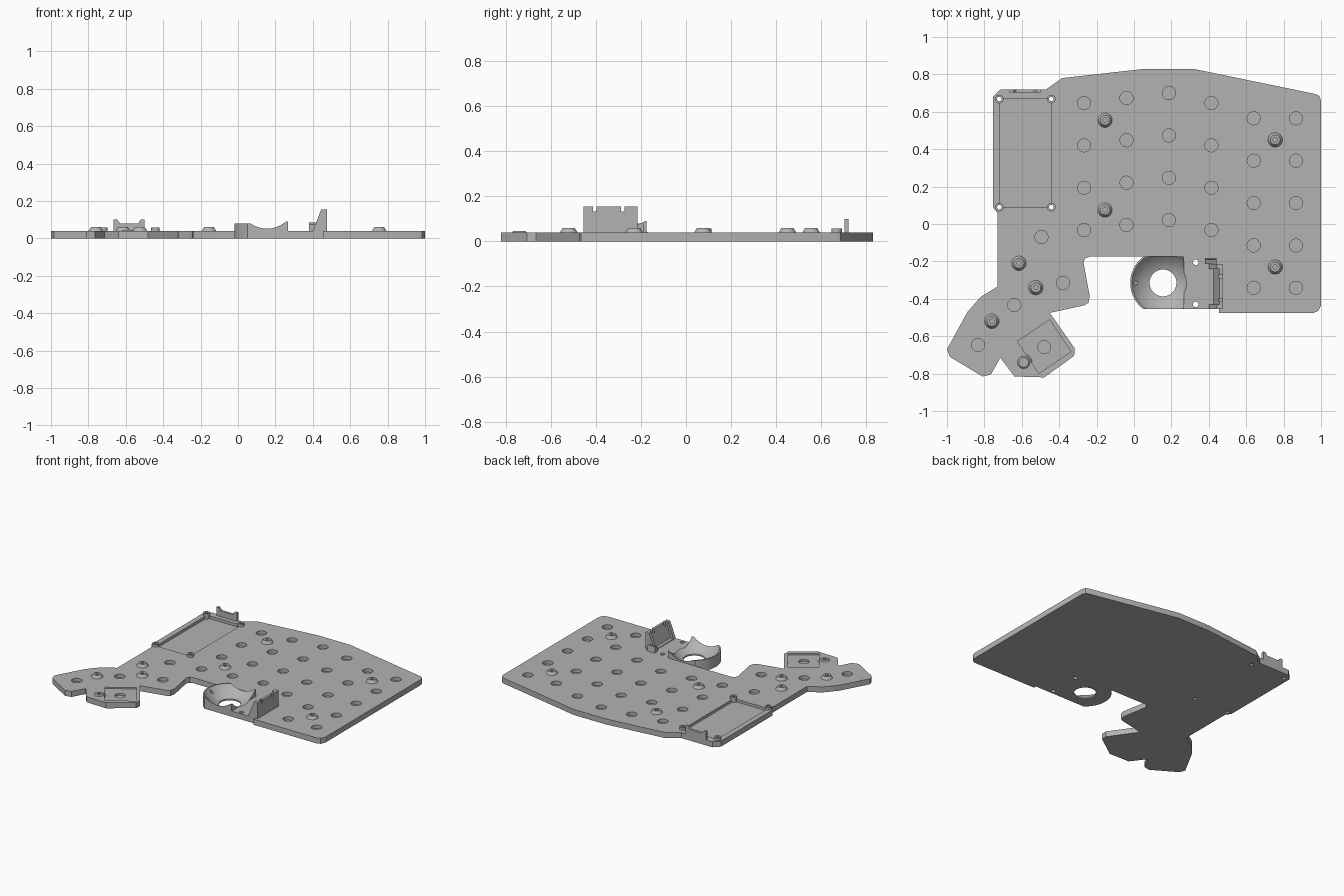
import bpy, bmesh, math
from mathutils import Matrix, Vector

if "Cube" in bpy.data.objects:
    bpy.data.objects.remove(bpy.data.objects["Cube"])

grey = bpy.data.materials.new("mid_grey")
grey.diffuse_color = (0.45, 0.45, 0.45, 1)
grey.use_nodes = True
grey.node_tree.nodes["Principled BSDF"].inputs["Base Color"].default_value = grey.diffuse_color
TOP = 0.04                      # upper face of the base plate


def finish(name, bm):
    bmesh.ops.recalc_face_normals(bm, faces=bm.faces)
    me = bpy.data.meshes.new(name)
    bm.to_mesh(me)
    bm.free()
    ob = bpy.data.objects.new(name, me)
    bpy.context.collection.objects.link(ob)
    me.materials.append(grey)
    return ob


def add_prism(bm, pts, vec):
    """Extrude a closed 3D polygon along vec."""
    f = bm.faces.new([bm.verts.new(p) for p in pts])
    r = bmesh.ops.extrude_face_region(bm, geom=[f])
    bmesh.ops.translate(bm, vec=vec, verts=[v for v in r["geom"] if isinstance(v, bmesh.types.BMVert)])


def slab(bm, outline, z0, z1):
    add_prism(bm, [(x, y, z0) for x, y in outline], (0, 0, z1 - z0))


def box(bm, x0, x1, y0, y1, z0, z1):
    slab(bm, [(x0, y0), (x1, y0), (x1, y1), (x0, y1)], z0, z1)


def cone(bm, x, y, z0, z1, r0, r1=None, seg=24):
    bmesh.ops.create_cone(bm, cap_ends=True, segments=seg, radius1=r0, radius2=r0 if r1 is None else r1,
                          depth=z1 - z0, matrix=Matrix.Translation((x, y, (z0 + z1) / 2)))


def cut(ob, bm):
    """Boolean-subtract a temporary cutter mesh and apply it."""
    c = finish("cutter", bm)
    c.hide_render = True
    m = ob.modifiers.new("cut", "BOOLEAN")
    m.operation, m.solver, m.object = "DIFFERENCE", "EXACT", c
    bpy.context.view_layer.update()
    me = bpy.data.meshes.new_from_object(ob.evaluated_get(bpy.context.evaluated_depsgraph_get()))
    ob.modifiers.clear()
    ob.data = me
    bpy.data.objects.remove(c)


# ---- base plate -------------------------------------------------------
outline = [(-.755, .68), (-.715, .72), (-.47, .72), (-.385, .78), (.06, .83), (.315, .83), (.97, .695),
           (.99, .685), (1, .66), (1, -.435), (.985, -.465), (.96, -.475), (.455, -.475), (.455, -.455),
           (.155, -.455), (.155, -.175), (-.24, -.175), (-.26, -.183), (-.27, -.205), (-.237, -.385),
           (-.243, -.42), (-.265, -.435), (-.45, -.475), (-.317, -.665), (-.32, -.705), (-.48, -.82),
           (-.64, -.815), (-.715, -.715), (-.765, -.805), (-.81, -.815), (-.985, -.71), (-1, -.67),
           (-.89, -.47), (-.82, -.39), (-.73, -.335), (-.73, .06), (-.755, .09)]
bm = bmesh.new()
slab(bm, outline, 0, TOP)
plate = finish("base_plate", bm)

# Controller tray and tilted square pocket
bm = bmesh.new()
box(bm, -.717, -.444, .09, .67, .02, .1)
a = math.radians(33.7)
slab(bm, [(-.48 + math.cos(a + k * math.pi / 2) * .103 - math.sin(a + k * math.pi / 2) * .103,
           -.655 + math.sin(a + k * math.pi / 2) * .103 + math.cos(a + k * math.pi / 2) * .103)
          for k in range(4)], .03, .1)
cut(plate, bm)

# Round recesses, in columns and on the thumb wing
columns = [(-.267, .647, 4), (-.04, .674, 4), (.187, .70, 4), (.414, .647, 4), (.64, .565, 5), (.866, .565, 5)]
spots = [(x, y - .2265 * i) for x, y, n in columns for i in range(n)]
spots += [(-.495, -.07), (-.38, -.315), (-.64, -.433), (-.834, -.647), (-.48, -.658)]
bm = bmesh.new()
for x, y in spots:
    cone(bm, x, y, .015, .1, .035)
cut(plate, bm)

# Through holes for the tray posts and the sensor mount
corners = [(x, y) for x in (-.72, -.442) for y in (.09, .668)]
bm = bmesh.new()
for x, y in corners:
    cone(bm, x, y, -.1, .1, .012, seg=16)
for y in (-.205, -.43):
    cone(bm, .33, y, -.1, .1, .015, seg=16)
cut(plate, bm)

# ---- tray posts -------------------------------------------------------
for i, (x, y) in enumerate(corners):
    bm = bmesh.new()
    cone(bm, x, y, .001, .058, .023)
    post = finish(f"tray_post_{i + 1}", bm)
    bm = bmesh.new()
    cone(bm, x, y, -.1, .1, .012, seg=16)
    cut(post, bm)

# ---- notched tab behind the tray --------------------------------------
bm = bmesh.new()
add_prism(bm, [(x, .702, z) for x, z in
               [(-.665, TOP), (-.5, TOP), (-.5, .1), (-.52, .1), (-.535, .08), (-.63, .08), (-.645, .1), (-.665, .1)]],
          (0, .018, 0))
finish("tray_tab", bm)

# ---- tapered screw bosses ---------------------------------------------
bosses = [(-.155, .555, .06), (-.155, .075, .06), (.755, .45, .06), (.755, -.23, .06),
          (-.615, -.21, .06), (-.525, -.34, .06), (-.76, -.52, .06), (-.59, -.74, .046)]
for i, (x, y, z) in enumerate(bosses):
    bm = bmesh.new()
    cone(bm, x, y, .03, z, .045, .026)
    boss = finish(f"screw_boss_{i + 1}", bm)
    bm = bmesh.new()
    cone(bm, x, y, .035, .1, .012, seg=16)
    cut(boss, bm)

# ---- ball socket ------------------------------------------------------
cx, cy, h = .155, -.315, .14
t = math.asin(h / .175)
arc = [(cx + .175 * math.cos(v), cy + .175 * math.sin(v))
       for v in (math.pi - t + 2 * t * i / 20 for i in range(21))]
bm = bmesh.new()
slab(bm, [(cx, cy + h)] + arc + [(cx, cy - h)], 0, .08)
socket_left = finish("socket_cup", bm)
bm = bmesh.new()
box(bm, cx, .267, cy - h, cy + h, TOP, .09)
socket_right = finish("socket_horns", bm)
for ob in (plate, socket_left, socket_right):
    bm = bmesh.new()
    bmesh.ops.create_uvsphere(bm, u_segments=64, v_segments=48, radius=.208,
                              matrix=Matrix.Translation((cx, cy, .206)))
    cut(ob, bm)
    bm = bmesh.new()
    cone(bm, cx, cy, -.1, .15, .072, seg=48)
    cut(ob, bm)
bm = bmesh.new()
cone(bm, .01, cy, .04, .2, .01, seg=16)
cut(socket_left, bm)

# ---- leaning sensor mount ---------------------------------------------
bm = bmesh.new()
add_prism(bm, [(x, -.455, z) for x, z in
               [(.385, .03), (.40, TOP), (.445, .155), (.475, .155), (.475, .03)]], (0, .24, 0))
mount = finish("sensor_mount", bm)
bm = bmesh.new()
# Recess in the leaning face, then two notches in the top edge
add_prism(bm, [(x, -.43, z) for x, z in [(.34, .045), (.425, .045), (.462, .17), (.34, .17)]], (0, .19, 0))
cut(mount, bm)
bm = bmesh.new()
for y in (-.405, -.28):
    box(bm, .4, .5, y - .008, y + .008, .133, .2)
cut(mount, bm)
# Sloped brace at the end of the mount
bm = bmesh.new()
add_prism(bm, [(.38, y, z) for y, z in [(-.215, TOP), (-.185, TOP), (-.19, .085), (-.215, .075)]], (.06, 0, 0))
finish("mount_brace", bm)

# ---- smooth the round parts -------------------------------------------
for ob in bpy.context.scene.objects:
    ob.select_set(True)
bpy.context.view_layer.objects.active = plate
bpy.ops.object.shade_smooth_by_angle(angle=math.radians(25))
